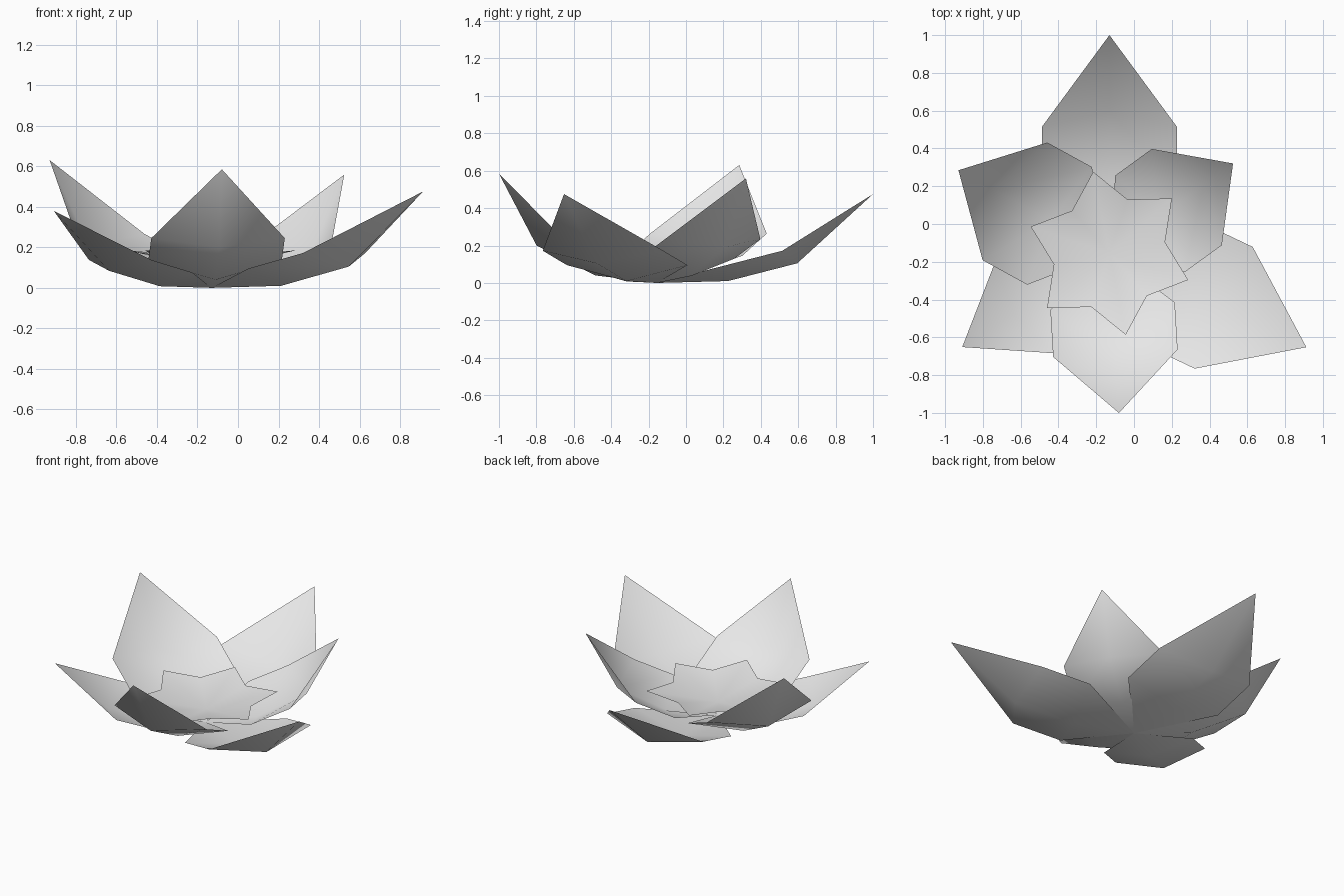
import bpy
import math
from mathutils import Vector

cube = bpy.data.objects.get("Cube")
if cube:
    bpy.data.objects.remove(cube, do_unlink=True)

# One pale grey for the whole flower
grey = bpy.data.materials.new("pale_grey")
grey.use_nodes = True
COLOR = (0.8, 0.8, 0.8, 1)
grey.diffuse_color = COLOR
grey.node_tree.nodes["Principled BSDF"].inputs["Base Color"].default_value = COLOR

CENTER = Vector((-0.13, -0.155, 0))


def add_object(name, verts, faces):
    mesh = bpy.data.meshes.new(name)
    mesh.from_pydata(verts, [], faces)
    mesh.materials.append(grey)
    for p in mesh.polygons:
        p.use_smooth = True
    obj = bpy.data.objects.new(name, mesh)
    bpy.context.collection.objects.link(obj)
    obj.location = CENTER
    return obj


def petal(name, rows, tip, width, angle, scale):
    """Cupped petal: base point, rows of (edge r, edge z, rib r, rib z), tip."""
    verts = [(0, 0, 0)]
    for edge_r, edge_z, rib_r, rib_z in rows:
        verts += [(edge_r, -width, edge_z), (rib_r, 0, rib_z), (edge_r, width, edge_z)]
    verts.append((tip[0], 0, tip[1]))
    faces = [(0, 1, 2), (0, 2, 3), (1, 4, 5, 2), (2, 5, 6, 3), (4, 7, 5), (5, 7, 6)]
    obj = add_object(name, verts, faces)
    obj.rotation_euler.z = math.radians(angle)
    obj.scale = (scale,) * 3


# Low, wide outer petals
outer_rows = [(0.37, 0.095, 0.38, 0.01), (0.67, 0.172, 0.75, 0.105)]
for name, angle, scale in (("back", 90, 1), ("left", -25.5, 1), ("right", 212.5, 0.8)):
    petal("outer_petal_" + name, outer_rows, (1.155, 0.475), 0.357, angle, scale)

# Steeper inner petals
inner_rows = [(0.28, 0.135, 0.33, 0.04), (0.53, 0.245, 0.645, 0.2)]
for name, angle, scale in (("front", -86.6, 1), ("right", 151.2, 1.077), ("left", 36, 0.955)):
    petal("inner_petal_" + name, inner_rows, (0.847, 0.585), 0.33, angle, scale)

# Shallow six-pointed star in the middle
POINTS = 6
verts = [(0, 0, 0.09)]
for i in range(POINTS * 2):
    radius, height = (0.44, 0.185) if i % 2 == 0 else (0.3, 0.165)
    a = math.radians(41.3) + math.pi * i / POINTS
    verts.append((radius * math.cos(a), radius * math.sin(a), height))
n = POINTS * 2
add_object("center_star", verts, [(0, i + 1, (i + 1) % n + 1) for i in range(n)])
